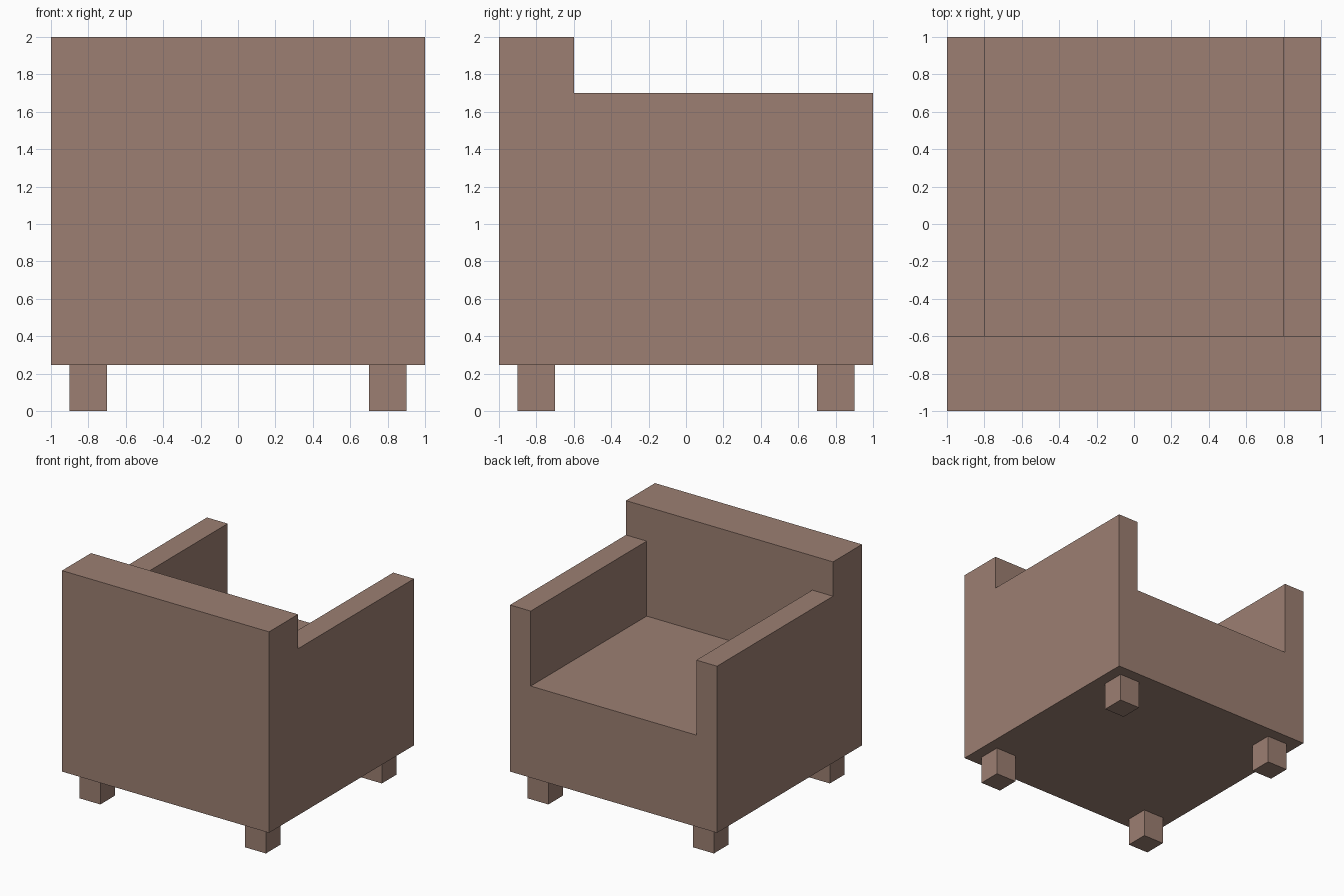
import bpy

default_cube = bpy.data.objects.get("Cube")
if default_cube:
    bpy.data.objects.remove(default_cube, do_unlink=True)

# Single upholstery colour
brown = bpy.data.materials.new("warm_brown")
brown.use_nodes = True
colour = (0.332, 0.212, 0.168, 1.0)
brown.diffuse_color = colour
brown.node_tree.nodes["Principled BSDF"].inputs["Base Color"].default_value = colour

LEG_TOP, SEAT_TOP, ARM_TOP, BACK_TOP = 0.245, 1.045, 1.7, 2.0
BACK_INNER, ARM_INNER = -0.6, 0.8
LEG_OFFSET, LEG_WIDTH = 0.8, 0.2
OVERCUT = 1.5


def box(name, low, high):
    """Axis-aligned box between two opposite corners."""
    centre = [(a + b) / 2 for a, b in zip(low, high)]
    bpy.ops.mesh.primitive_cube_add(size=1, location=centre)
    obj = bpy.context.object
    obj.name = obj.data.name = name
    obj.scale = [b - a for a, b in zip(low, high)]
    bpy.ops.object.transform_apply(location=False, rotation=False, scale=True)
    obj.data.materials.append(brown)
    return obj


def carve(target, cutter):
    """Subtract a cutter from the target and discard it."""
    cutter.hide_render = True
    mod = target.modifiers.new("carve", 'BOOLEAN')
    mod.operation = 'DIFFERENCE'
    mod.solver = 'EXACT'
    mod.object = cutter
    bpy.context.view_layer.objects.active = target
    bpy.ops.object.modifier_apply(modifier=mod.name)
    bpy.data.objects.remove(cutter, do_unlink=True)


# Upholstered body: solid block with the arm step and seat well carved out
body = box("armchair_body", (-1, -1, LEG_TOP), (1, 1, BACK_TOP))
carve(body, box("arm_step_cutter", (-OVERCUT, BACK_INNER, ARM_TOP),
                (OVERCUT, OVERCUT, BACK_TOP + 1)))
carve(body, box("seat_well_cutter", (-ARM_INNER, BACK_INNER, SEAT_TOP),
                (ARM_INNER, OVERCUT, BACK_TOP + 1)))

# Four square legs
half = LEG_WIDTH / 2
for side, x in (("right", -LEG_OFFSET), ("left", LEG_OFFSET)):
    for end, y in (("front", -LEG_OFFSET), ("back", LEG_OFFSET)):
        box(f"{end}_{side}_leg", (x - half, y - half, 0), (x + half, y + half, LEG_TOP))
